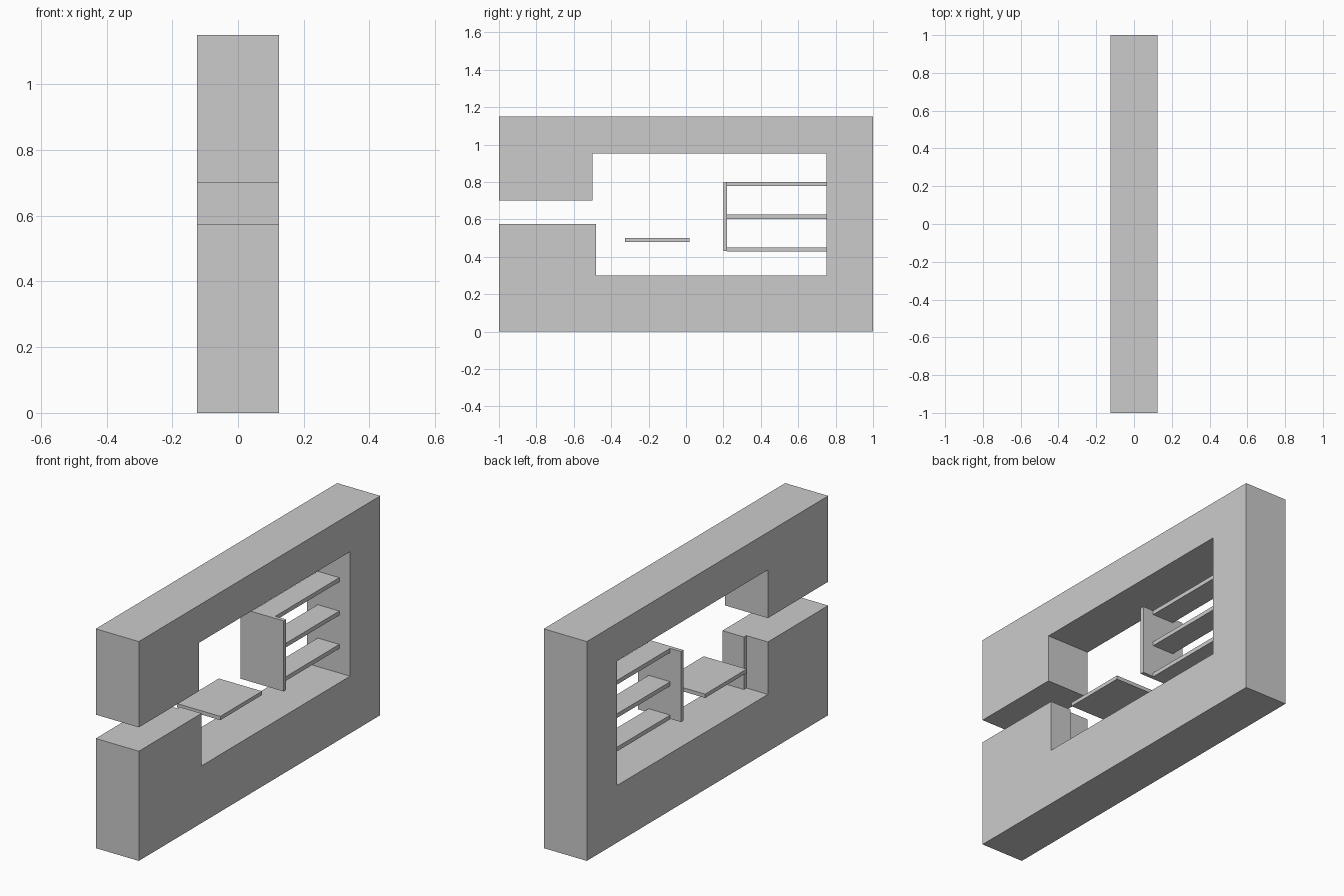
import bpy, bmesh

if "Cube" in bpy.data.objects:
    bpy.data.objects.remove(bpy.data.objects["Cube"])

HALF = 0.125  # half width of the whole model in x


def box(name, x0, x1, y0, y1, z0, z1):
    bm = bmesh.new()
    bmesh.ops.create_cube(bm, size=1)
    for v in bm.verts:
        v.co.x = x1 if v.co.x > 0 else x0
        v.co.y = y1 if v.co.y > 0 else y0
        v.co.z = z1 if v.co.z > 0 else z0
    return finish(name, bm)


def extrude_profile(name, points, x0, x1):
    # Side profile given as (y, z), extruded along x
    bm = bmesh.new()
    face = bm.faces.new([bm.verts.new((x0, y, z)) for y, z in points])
    ext = bmesh.ops.extrude_face_region(bm, geom=[face])
    moved = [g for g in ext["geom"] if isinstance(g, bmesh.types.BMVert)]
    bmesh.ops.translate(bm, verts=moved, vec=(x1 - x0, 0, 0))
    bmesh.ops.recalc_face_normals(bm, faces=bm.faces)
    return finish(name, bm)


def finish(name, bm):
    mesh = bpy.data.meshes.new(name)
    bm.to_mesh(mesh)
    bm.free()
    obj = bpy.data.objects.new(name, mesh)
    bpy.context.collection.objects.link(obj)
    return obj


# C-shaped outer frame, two halves: the lower inner end is stepped at x = 0
for name, x0, x1, inner in (("frame_left", -HALF, 0, -0.50),
                            ("frame_right", 0, HALF, -0.48)):
    frame = extrude_profile(name, [
        (-1, 0), (1, 0), (1, 1.15), (-1, 1.15), (-1, 0.70), (-0.50, 0.70),
        (-0.50, 0.953), (0.75, 0.953), (0.75, 0.30), (inner, 0.30),
        (inner, 0.575), (-1, 0.575)], x0, x1)
    # Drop the hidden faces on the seam so the halves read as one solid
    bm = bmesh.new()
    bm.from_mesh(frame.data)
    seam = [f for f in bm.faces if all(abs(v.co.x) < 1e-5 for v in f.verts)]
    bmesh.ops.delete(bm, geom=seam, context='FACES_ONLY')
    bm.to_mesh(frame.data)
    bm.free()

# Side of the step in the lower inner end
bm = bmesh.new()
bm.faces.new([bm.verts.new((0, y, z)) for y, z in
              ((-0.50, 0.30), (-0.50, 0.575), (-0.48, 0.575), (-0.48, 0.30))])
finish("step_side", bm)

# Floating table top
box("table_top", -HALF, HALF, -0.325, 0.02, 0.48, 0.50)

# Upright shelf panel with three narrow shelves running to the wall
box("shelf_panel", -HALF, HALF, 0.20, 0.22, 0.43, 0.80)
for i, top in enumerate((0.45, 0.625, 0.80)):
    box(f"shelf_{i + 1}", -0.0625, 0.0625, 0.22, 0.75, top - 0.022, top)
